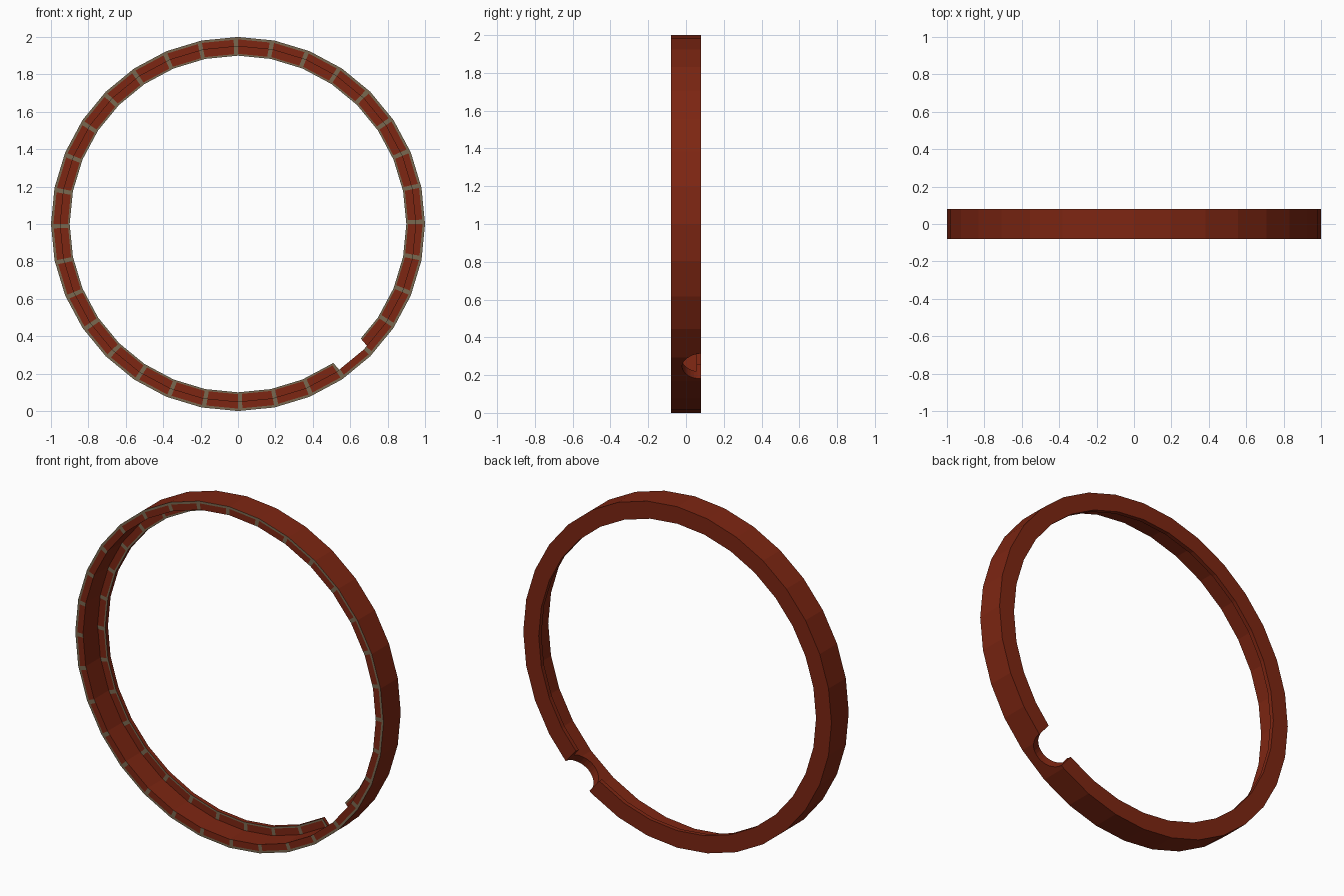
import bpy, bmesh, math
from mathutils import Vector

if "Cube" in bpy.data.objects:
    bpy.data.objects.remove(bpy.data.objects["Cube"])


def material(name, rgb):
    m = bpy.data.materials.new(name)
    m.diffuse_color = (*rgb, 1)
    m.use_nodes = True
    m.node_tree.nodes["Principled BSDF"].inputs["Base Color"].default_value = m.diffuse_color
    return m


red = material("rust red", (0.205, 0.019, 0.006))
grey = material("worn grey", (0.19, 0.14, 0.08))

# Ring cross-section (radius, y): outer wall with a thin lip at the back
profile = [(1.0, 0.08), (1.0, -0.08), (0.987, -0.08), (0.95, -0.08),
           (0.95, 0.055), (0.91, 0.055), (0.90, 0.055), (0.90, 0.08)]
edge_bands = {1, 5}          # always grey on the front
front_bands = {2, 4}         # red with grey gaps between the patches
SIDES, GAP = 32, 0.12


def corner(k, r, y):
    a = 2 * math.pi * k / SIDES
    return Vector((r * math.cos(a), y, 1 + r * math.sin(a)))


bm = bmesh.new()
loops = []
for k in range(SIDES):
    for t in (0, GAP):
        loops.append([bm.verts.new(corner(k, r, y).lerp(corner(k + 1, r, y), t))
                      for r, y in profile])
for i, loop in enumerate(loops):
    nxt = loops[(i + 1) % len(loops)]
    for j in range(len(profile)):
        n = (j + 1) % len(profile)
        f = bm.faces.new((loop[j], loop[n], nxt[n], nxt[j]))
        if j in edge_bands or (j in front_bands and i % 2 == 0):
            f.material_index = 1
bmesh.ops.recalc_face_normals(bm, faces=bm.faces)
mesh = bpy.data.meshes.new("ring")
bm.to_mesh(mesh)
bm.free()
mesh.materials.append(red)
mesh.materials.append(grey)
ring = bpy.data.objects.new("ring", mesh)
bpy.context.collection.objects.link(ring)

# Half-round notch through the back edge, lower right
a = math.radians(-49.3)
d = Vector((math.cos(a), 0, math.sin(a)))
bpy.ops.mesh.primitive_cylinder_add(
    vertices=32, radius=0.102, depth=0.3,
    location=Vector((0, 0.081, 1)) + d * 0.95,
    rotation=d.to_track_quat('Z', 'Y').to_euler())
cutter = bpy.context.object
cutter.name = "notch_cutter"
cutter.data.materials.append(red)
cutter.hide_render = True

cut = ring.modifiers.new("notch", 'BOOLEAN')
cut.operation = 'DIFFERENCE'
cut.solver = 'EXACT'
cut.object = cutter
bpy.context.view_layer.objects.active = ring
bpy.ops.object.modifier_apply(modifier=cut.name)
bpy.data.objects.remove(cutter)
